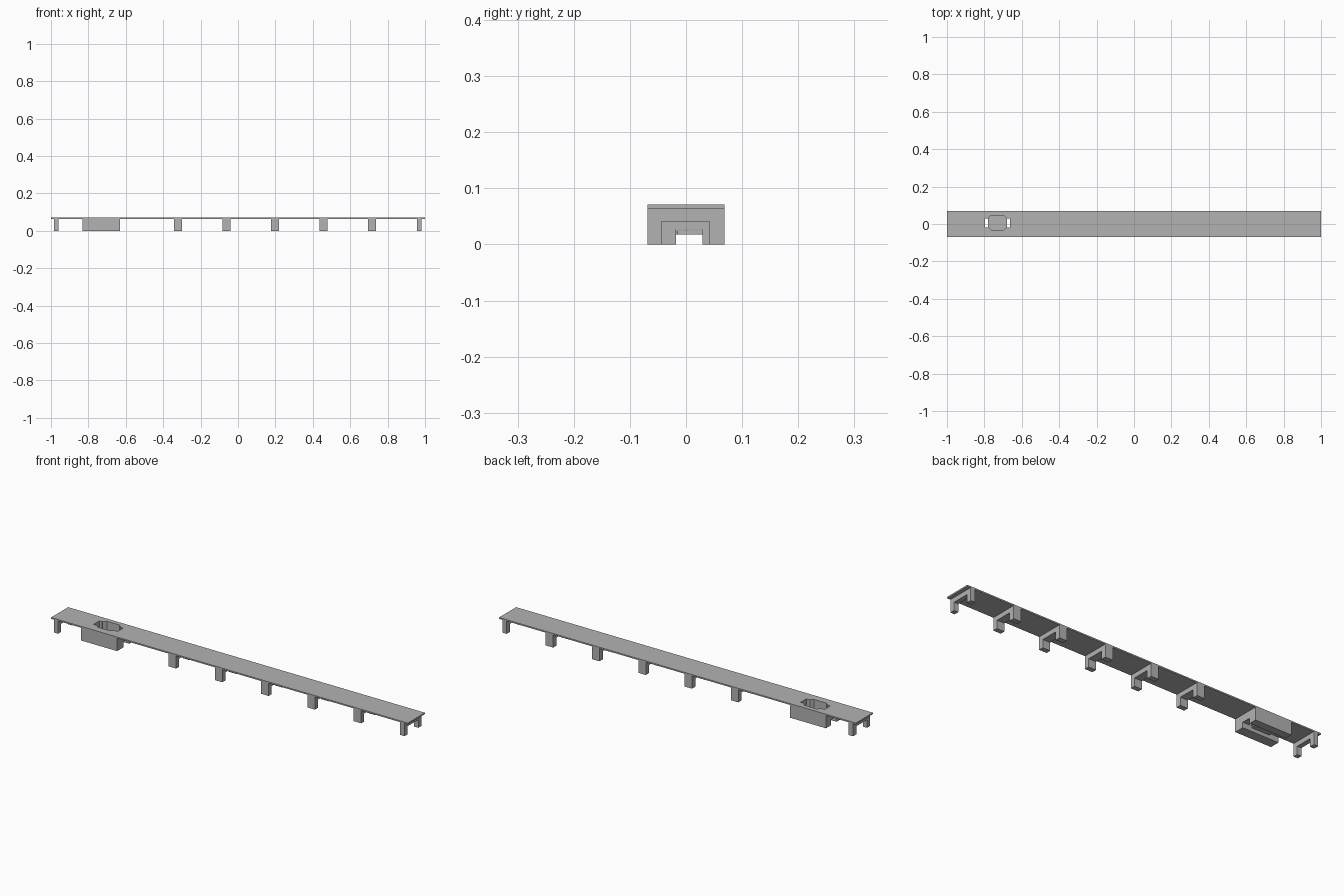
import bpy, bmesh

cube = bpy.data.objects.get("Cube")
if cube:
    bpy.data.objects.remove(cube, do_unlink=True)

# Single concrete colour
GREY = (0.45, 0.45, 0.45, 1)
concrete = bpy.data.materials.new("concrete_grey")
concrete.use_nodes = True
concrete.diffuse_color = GREY
concrete.node_tree.nodes["Principled BSDF"].inputs["Base Color"].default_value = GREY

HALF_W = 0.0685          # half width of the deck
DECK_Z, TOP_Z = 0.0645, 0.0715
PIT_X, PIT_Y = -0.73, 0.007


def prism(name, outline, axis, lo, hi):
    """Extrude a 2D outline along x (outline is y, z) or z (outline is x, y)."""
    bm = bmesh.new()
    place = (lambda a, b: (lo, a, b)) if axis == "x" else (lambda a, b: (a, b, lo))
    face = bm.faces.new([bm.verts.new(place(a, b)) for a, b in outline])
    move = (hi - lo, 0, 0) if axis == "x" else (0, 0, hi - lo)
    ext = bmesh.ops.extrude_face_region(bm, geom=[face])
    verts = [v for v in ext["geom"] if isinstance(v, bmesh.types.BMVert)]
    bmesh.ops.translate(bm, verts=verts, vec=move)
    bmesh.ops.recalc_face_normals(bm, faces=bm.faces)
    mesh = bpy.data.meshes.new(name)
    bm.to_mesh(mesh)
    bm.free()
    mesh.materials.append(concrete)
    obj = bpy.data.objects.new(name, mesh)
    bpy.context.collection.objects.link(obj)
    return obj


def rect(a0, a1, b0, b1):
    return [(a0, b0), (a1, b0), (a1, b1), (a0, b1)]


def portal(y0, y1, top):
    """Full-width wall outline with an opening at the bottom."""
    w = HALF_W
    return [(-w, 0), (y0, 0), (y0, top), (y1, top), (y1, 0),
            (w, 0), (w, DECK_Z), (-w, DECK_Z)]


def octagon(hx, hy, c):
    quarter = [(hx, hy - c), (hx - c, hy)]
    pts = quarter + [(-x, y) for x, y in reversed(quarter)]
    pts += [(-x, -y) for x, y in pts]
    return [(PIT_X + x, PIT_Y + y) for x, y in pts]


# Deck and the long support block with its tunnel
deck = prism("deck", rect(-1, 1, -HALF_W, HALF_W), "z", DECK_Z, TOP_Z)
block = prism("support_block", portal(-0.018, 0.029, 0.027), "x", -0.832, -0.63)

# Octagonal pit with a slot at each end, open down to the tunnel
pit_cut = prism("pit_cutter", octagon(0.051, 0.038, 0.016), "z", 0.018, 0.1)
slot_cut = prism("slot_cutter", rect(PIT_X - 0.067, PIT_X + 0.067, -0.0175, 0.0285),
                 "z", 0.01, 0.11)
for part in (deck, block):
    for cutter in (pit_cut, slot_cut):
        mod = part.modifiers.new("opening", "BOOLEAN")
        mod.operation, mod.solver, mod.object = "DIFFERENCE", "EXACT", cutter
for cutter in (pit_cut, slot_cut):
    cutter.hide_render = True
    cutter.hide_set(True)
bpy.context.view_layer.update()
graph = bpy.context.evaluated_depsgraph_get()
for part in (deck, block):
    baked = bpy.data.meshes.new_from_object(part.evaluated_get(graph))
    part.modifiers.clear()
    part.data = baked
for cutter in (pit_cut, slot_cut):
    bpy.data.objects.remove(cutter, do_unlink=True)

# Floor of the pit
prism("pit_floor", octagon(0.051, 0.038, 0.016), "z", 0.018, 0.025)

# Portal piers: narrow at both ends, wider between
piers = [("end_pier", x, 0.012) for x in (-0.972, 0.969)]
piers += [("pier", -0.32 + 0.2593 * i, 0.021) for i in range(5)]
for name, x, half in piers:
    prism(name, portal(-0.044, 0.042, 0.041), "x", x - half, x + half)
